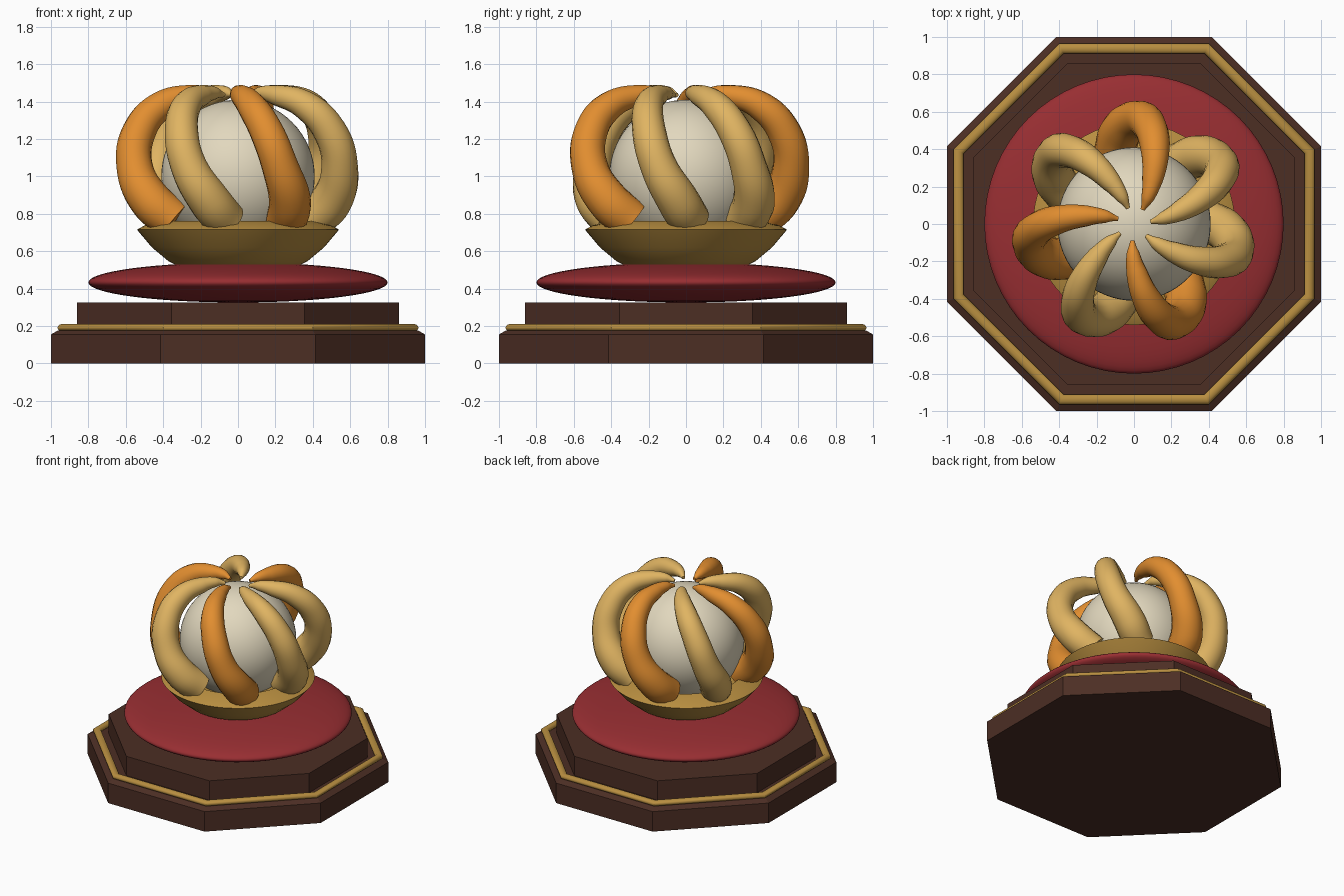
import bpy, bmesh
from math import sin, cos, pi, radians

cube = bpy.data.objects.get("Cube")
if cube:
    bpy.data.objects.remove(cube, do_unlink=True)


def material(name, *rgb):
    """Flat material from 0-255 display values."""
    lin = [((c / 255 + 0.055) / 1.055) ** 2.4 for c in rgb] + [1.0]
    m = bpy.data.materials.new(name)
    m.use_nodes = True
    m.diffuse_color = lin
    m.node_tree.nodes["Principled BSDF"].inputs["Base Color"].default_value = lin
    return m


wood = material("dark wood", 76, 46, 36)
red = material("red velvet", 152, 46, 50)
old_gold = material("old gold", 184, 142, 64)
pale_gold = material("pale gold", 224, 180, 98)
orange = material("amber", 226, 142, 48)
cream = material("cream", 226, 216, 190)


def smooth(ob, angle):
    bpy.ops.object.select_all(action="DESELECT")
    ob.select_set(True)
    bpy.context.view_layer.objects.active = ob
    bpy.ops.object.shade_smooth_by_angle(angle=radians(angle))


def lathe(name, profile, sides, mat, closed=False, angle=None):
    """Spin (radius, z) points; eight sides use the radius as flat distance."""
    octagon = sides == 8
    turn, grow = (pi / 8, 1 / cos(pi / 8)) if octagon else (0, 1)
    bm = bmesh.new()
    rings = []
    for r, z in profile:
        rings.append([bm.verts.new((r * grow * cos(turn + 2 * pi * i / sides),
                                    r * grow * sin(turn + 2 * pi * i / sides), z))
                      for i in range(sides)])
    pairs = list(zip(rings, rings[1:]))
    if closed:
        pairs.append((rings[-1], rings[0]))
    else:
        bm.faces.new(rings[0])
        bm.faces.new(rings[-1])
    for a, b in pairs:
        for i in range(sides):
            j = (i + 1) % sides
            bm.faces.new((a[i], a[j], b[j], b[i]))
    bmesh.ops.recalc_face_normals(bm, faces=bm.faces)
    me = bpy.data.meshes.new(name)
    bm.to_mesh(me)
    bm.free()
    me.materials.append(mat)
    ob = bpy.data.objects.new(name, me)
    bpy.context.collection.objects.link(ob)
    if angle:
        smooth(ob, angle)
    return ob


def ball(name, size, z, mat):
    bpy.ops.mesh.primitive_uv_sphere_add(segments=64, ring_count=32, location=(0, 0, z))
    ob = bpy.context.object
    ob.name = name
    ob.scale = size
    bpy.ops.object.transform_apply(location=False, rotation=False)
    ob.data.materials.append(mat)
    smooth(ob, 60)


# Octagonal plinth with its trim
lathe("plinth_base", [(1, 0), (1, 0.155), (0.965, 0.175)], 8, wood)
lathe("plinth_step", [(0.86, 0.17), (0.86, 0.325)], 8, wood)
trim = [(0.938 + 0.027 * cos(k * pi / 6), 0.191 + 0.02 * sin(k * pi / 6)) for k in range(12)]
lathe("plinth_trim", trim, 8, old_gold, closed=True, angle=40)

# Cushion, cup and orb
ball("cushion", (0.8, 0.8, 0.107), 0.433, red)
lathe("cup", [(0.34, 0.53), (0.37, 0.545), (0.46, 0.62), (0.54, 0.715),
              (0.5, 0.738), (0.4, 0.762), (0.37, 0.72), (0.3, 0.7)], 64, old_gold, angle=25)
ball("orb", (0.41, 0.41, 0.41), 1.0, cream)

# Swirling arms: distance out, height, turn past the tip, thickness
path = [(0.39, 0.765, 46, 0.11), (0.5, 0.87, 38, 0.112), (0.562, 1.05, 28, 0.098),
        (0.53, 1.24, 21, 0.09), (0.41, 1.38, 14, 0.077), (0.25, 1.435, 7, 0.055),
        (0.15, 1.445, 2, 0.033), (0.09, 1.435, -1, 0.012)]
for n in range(7):
    tip = 60 + n * 360 / 7
    cu = bpy.data.curves.new("arm", "CURVE")
    cu.dimensions = "3D"
    cu.bevel_depth = 1.0
    cu.bevel_resolution = 6
    cu.resolution_u = 8
    cu.use_fill_caps = True
    sp = cu.splines.new("BEZIER")
    sp.radius_interpolation = "CARDINAL"
    sp.bezier_points.add(len(path) - 1)
    for p, (r, z, turn, thick) in zip(sp.bezier_points, path):
        a = radians(tip + turn)
        p.co = (r * cos(a), r * sin(a), z)
        p.radius = thick
        p.handle_left_type = p.handle_right_type = "AUTO"
    cu.materials.append(orange if n in (0, 2, 4) else pale_gold)
    arm = bpy.data.objects.new(f"arm_{n + 1}", cu)
    bpy.context.collection.objects.link(arm)
    bpy.ops.object.select_all(action="DESELECT")
    arm.select_set(True)
    bpy.context.view_layer.objects.active = arm
    bpy.ops.object.convert(target="MESH")
    smooth(bpy.context.object, 50)
